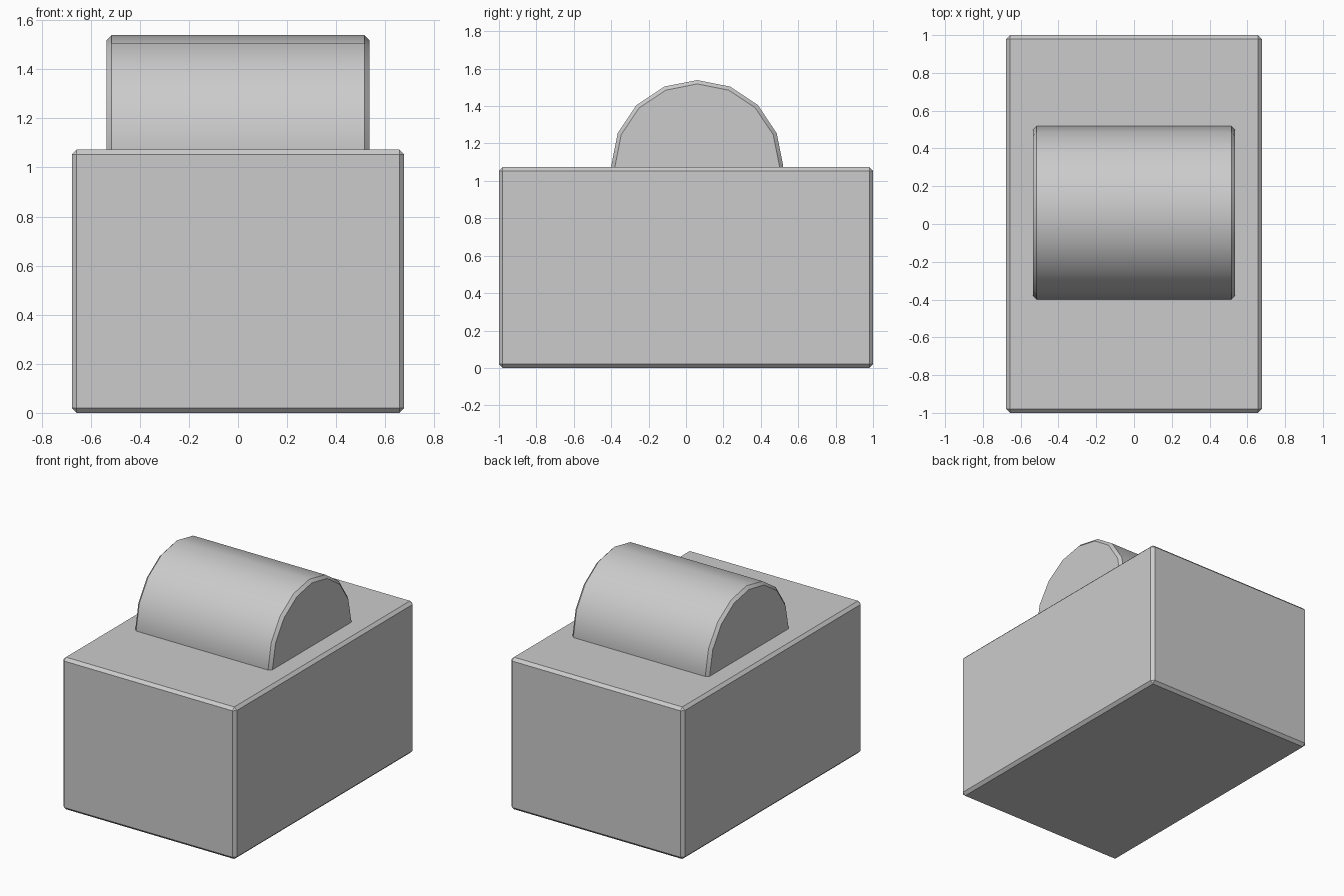
import bpy
from math import pi, radians

if "Cube" in bpy.data.objects:
    bpy.data.objects.remove(bpy.data.objects["Cube"])


def finish(obj, name):
    """Name the part, chamfer its hard edges and smooth only shallow angles."""
    obj.name = name
    bpy.ops.object.transform_apply(location=False, rotation=True, scale=True)
    bevel = obj.modifiers.new("chamfer", 'BEVEL')
    bevel.width = 0.02
    bevel.segments = 1
    bevel.limit_method = 'ANGLE'
    bevel.angle_limit = radians(40)
    bpy.ops.object.modifier_apply(modifier=bevel.name)
    bpy.ops.object.shade_smooth_by_angle(angle=radians(30))


# Main block
bpy.ops.mesh.primitive_cube_add(size=1, location=(0, 0, 0.5365))
block = bpy.context.object
block.scale = (1.354, 2.0, 1.073)
finish(block, "base_block")

# Sixteen-sided barrel lying along x, half sunk into the block
bpy.ops.mesh.primitive_cylinder_add(vertices=16, radius=0.46, depth=1.07,
                                    location=(0, 0.06, 1.079),
                                    rotation=(0, pi / 2, 0))
finish(bpy.context.object, "top_barrel")
